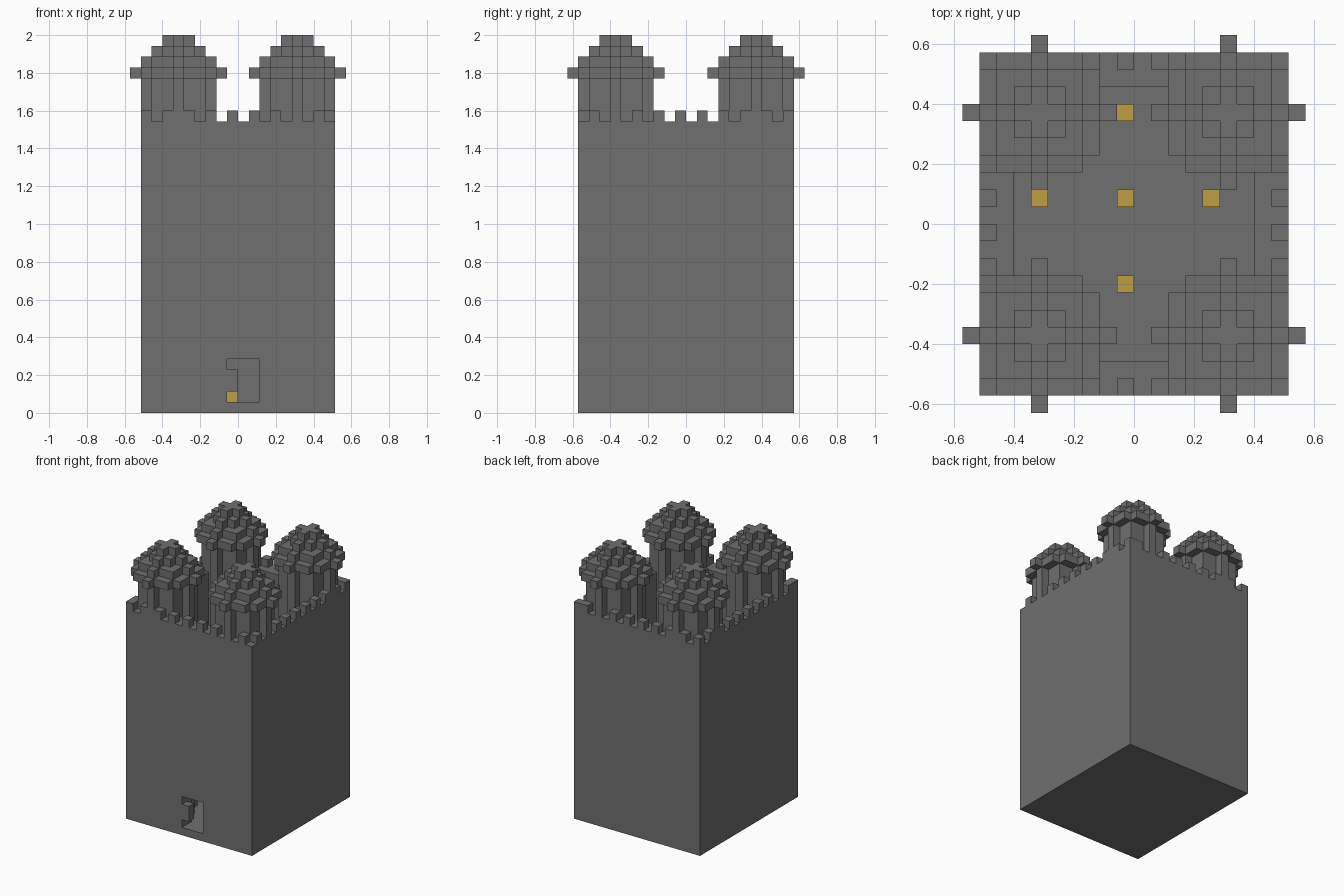
import bpy
import bmesh

old = bpy.data.objects.get("Cube")
if old:
    bpy.data.objects.remove(old, do_unlink=True)

U = 2 / 35  # one block


def material(name, r, g, b):
    mat = bpy.data.materials.new(name)
    mat.use_nodes = True
    mat.diffuse_color = (r, g, b, 1)
    mat.node_tree.nodes["Principled BSDF"].inputs["Base Color"].default_value = (r, g, b, 1)
    return mat


stone = material("grey stone", 0.16, 0.16, 0.16)
gold = material("lamp gold", 0.52, 0.34, 0.06)


def block_solid(name, cells, bottom, top, mat=stone):
    """Extrude a floor plan of square cells between two block heights."""
    bm = bmesh.new()
    for i, j in sorted(cells):
        corners = ((i, j), (i + 1, j), (i + 1, j + 1), (i, j + 1))
        bm.faces.new([bm.verts.new((x * U, y * U, bottom * U)) for x, y in corners])
    bmesh.ops.remove_doubles(bm, verts=bm.verts[:], dist=U / 10)
    bmesh.ops.dissolve_limit(bm, angle_limit=0.01, verts=bm.verts[:], edges=bm.edges[:])
    grown = bmesh.ops.extrude_face_region(bm, geom=bm.faces[:])["geom"]
    raised = [v for v in grown if isinstance(v, bmesh.types.BMVert)]
    bmesh.ops.translate(bm, verts=raised, vec=(0, 0, (top - bottom) * U))
    bmesh.ops.recalc_face_normals(bm, faces=bm.faces[:])
    mesh = bpy.data.meshes.new(name)
    bm.to_mesh(mesh)
    bm.free()
    mesh.materials.append(mat)
    obj = bpy.data.objects.new(name, mesh)
    bpy.context.collection.objects.link(obj)
    return obj


def rect(x0, x1, y0, y1):
    return {(i, j) for i in range(x0, x1) for j in range(y0, y1)}


def disc(cx, cy, r):
    return {(i, j) for i, j in rect(cx - r, cx + r + 1, cy - r, cy + r + 1)
            if (i - cx) ** 2 + (j - cy) ** 2 <= r * r}


# Hollow keep: thick walls round an open court
inside = rect(-7, 7, -8, 8)
wall_plan = rect(-9, 9, -10, 10) - inside
walls = block_solid("keep_walls", wall_plan, 0, 27)
block_solid("court_floor", inside, 0, 1)

# Doorway cut through the front wall, with a block left standing in it
cutter = block_solid("doorway_cutter", rect(-1, 2, -11, -7), 1, 5)
cutter.hide_render = True
cut = walls.modifiers.new("doorway", "BOOLEAN")
cut.operation = "DIFFERENCE"
cut.solver = "EXACT"
cut.object = cutter
bpy.context.view_layer.objects.active = walls
bpy.ops.object.modifier_apply(modifier=cut.name)
bpy.data.objects.remove(cutter, do_unlink=True)
block_solid("door_block", {(-1, -10)}, 2, 4)

# Corner towers with stepped roofs
shafts = set()
for side, cx in (("right", -6), ("left", 5)):
    for end, cy in (("front", -7), ("back", 6)):
        label = f"{end}_{side}_tower"
        shaft = disc(cx, cy, 3)
        shafts |= shaft
        block_solid(label + "_base", shaft - wall_plan, 1, 27)
        block_solid(label + "_shaft", shaft, 27, 31)
        for step in range(4):
            block_solid(f"{label}_roof_{step + 1}", disc(cx, cy, 4 - step), 31 + step, 32 + step)

# Battlements: every other block along the wall tops
merlons = {(i, j) for i in range(-9, 9, 2) for j in (-10, 9)}
merlons |= {(i, j) for i in (-9, 8) for j in range(-9, 10, 2)}
block_solid("battlements", merlons - shafts, 27, 28)

# Lamps standing on the court floor
for i in (-6, -1, 4):
    for j in (-4, 1, 6):
        if (i, j) not in shafts:
            block_solid("floor_lamp", {(i, j)}, 1, 2, gold)
